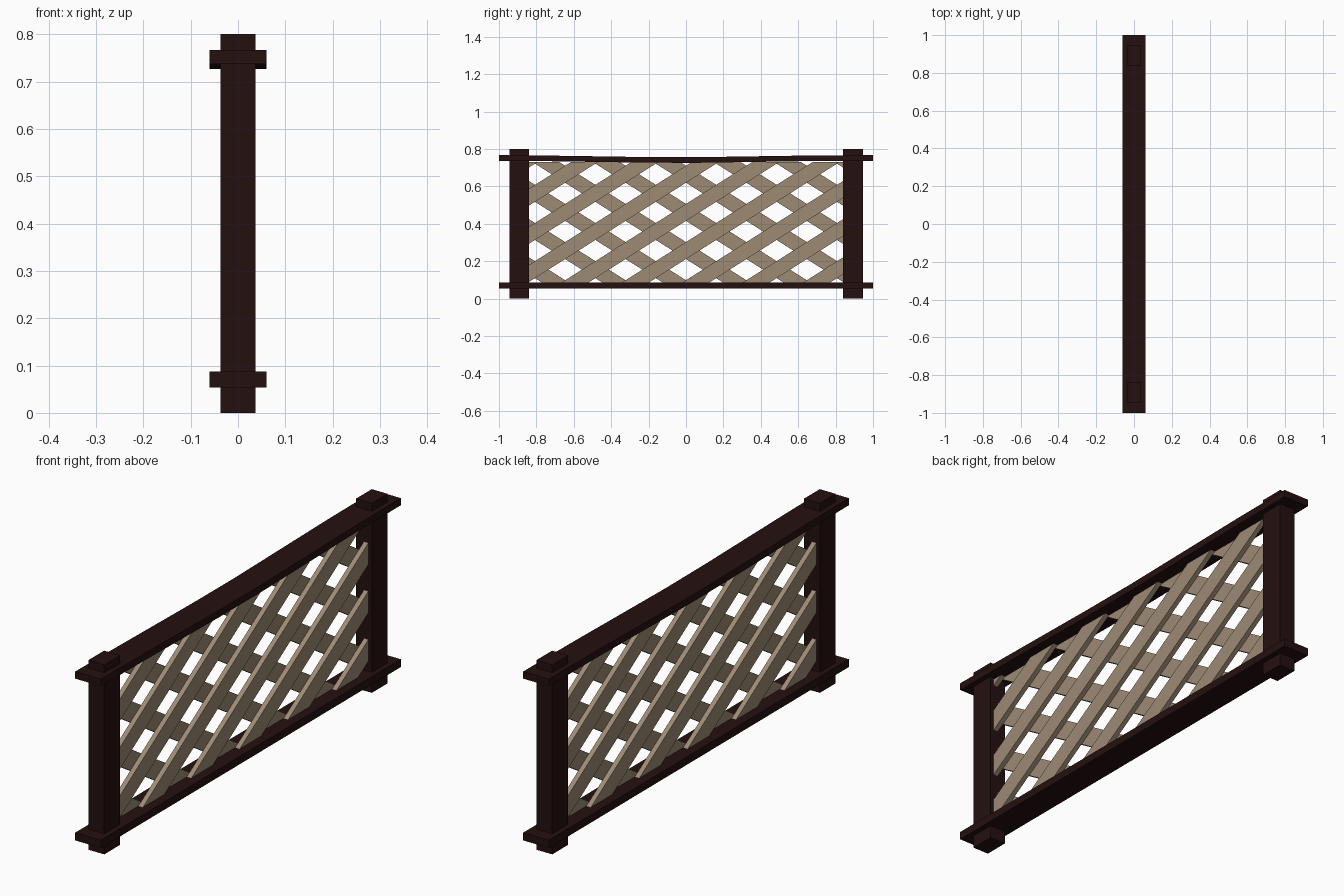
import bpy, bmesh, math
from mathutils import Matrix, Vector

cube = bpy.data.objects.get("Cube")
if cube:
    bpy.data.objects.remove(cube, do_unlink=True)


def material(name, rgb):
    m = bpy.data.materials.new(name)
    m.use_nodes = True
    colour = (*rgb, 1)
    m.diffuse_color = colour
    m.node_tree.nodes["Principled BSDF"].inputs["Base Color"].default_value = colour
    return m


DARK = material("dark stained wood", (0.018, 0.005, 0.005))
TAN = material("pale lattice wood", (0.34, 0.255, 0.175))


def finish(bm, name, mat):
    bmesh.ops.recalc_face_normals(bm, faces=bm.faces)
    mesh = bpy.data.meshes.new(name)
    bm.to_mesh(mesh)
    bm.free()
    mesh.materials.append(mat)
    obj = bpy.data.objects.new(name, mesh)
    bpy.context.collection.objects.link(obj)
    return obj


def box(name, lo, hi, mat):
    lo, hi = Vector(lo), Vector(hi)
    bm = bmesh.new()
    bmesh.ops.create_cube(bm, size=1, matrix=Matrix.Translation((lo + hi) / 2)
                          @ Matrix.Diagonal((*(hi - lo), 1)))
    return finish(bm, name, mat)


# Posts at both ends
for name, y in (("front_post", -0.8925), ("back_post", 0.8925)):
    box(name, (-0.037, y - 0.0525, 0), (0.037, y + 0.0525, 0.8), DARK)

# Straight bottom rail
box("bottom_rail", (-0.06, -1, 0.054), (0.06, 1, 0.087), DARK)

# Top rail, slightly sagging in the middle
path = [(-1, 0.752), (-0.75, 0.75), (-0.22, 0.742), (0.05, 0.741), (0.7, 0.751), (1, 0.752)]
bm = bmesh.new()
rings = [[bm.verts.new((x, y, z + h)) for x, h in
          ((-0.06, -0.015), (0.06, -0.015), (0.06, 0.015), (-0.06, 0.015))]
         for y, z in path]
for a, b in zip(rings, rings[1:]):
    for i in range(4):
        j = (i + 1) % 4
        bm.faces.new((a[i], a[j], b[j], b[i]))
bm.faces.new(rings[0])
bm.faces.new(rings[-1])
finish(bm, "top_rail", DARK)

# Lattice: two layers of diagonal slats, trimmed to the opening
PITCH, RISE = 0.323, 0.204
WIDTH, THICK = 0.077, 0.021
ANGLE = math.atan2(RISE, PITCH)
TRIMS = [((0, 0.85, 0), (0, 1, 0)), ((0, -0.85, 0), (0, -1, 0)),
         ((0, 0, 0.73), (0, 0, 1)), ((0, 0, 0.075), (0, 0, -1))]


def slat(name, y, side):
    bm = bmesh.new()
    bmesh.ops.create_cube(bm, size=1, matrix=Matrix.Translation((side * THICK / 2, y, 0.053))
                          @ Matrix.Rotation(side * ANGLE, 4, "X")
                          @ Matrix.Diagonal((THICK, 6, WIDTH, 1)))
    for point, normal in TRIMS:
        cut = bmesh.ops.bisect_plane(bm, geom=bm.verts[:] + bm.edges[:] + bm.faces[:],
                                     plane_co=point, plane_no=normal, clear_outer=True)
        rim = [e for e in cut["geom_cut"] if isinstance(e, bmesh.types.BMEdge)]
        if rim:
            bmesh.ops.holes_fill(bm, edges=rim, sides=0)
    if bm.faces:
        finish(bm, name, TAN)
    else:
        bm.free()


for layer, side in (("left", 1), ("right", -1)):
    for k in range(-7, 8):
        slat(f"{layer}_lattice_slat_{k + 8}", k * PITCH, side)
